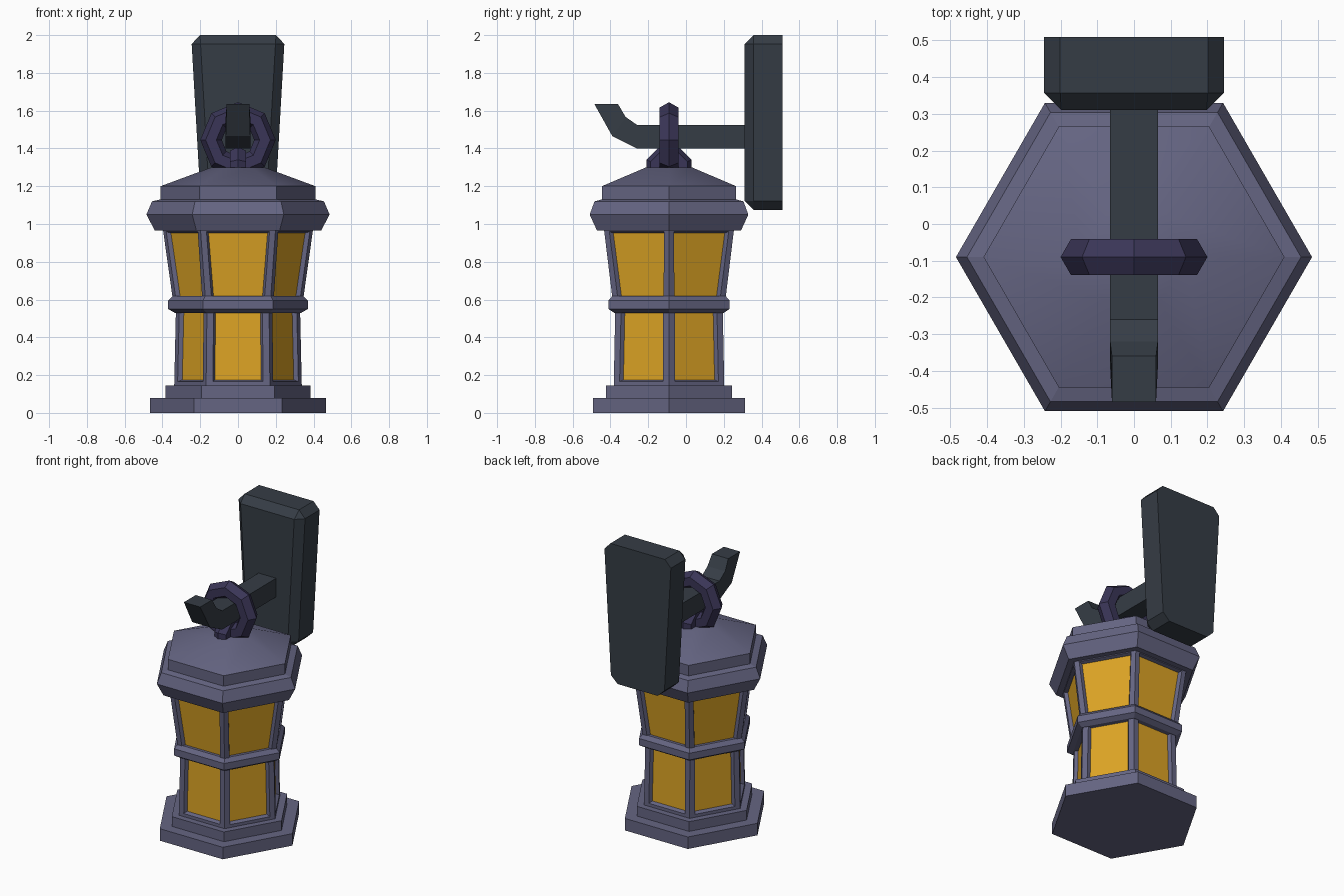
import bpy, bmesh, math
from mathutils import Vector, Matrix

if "Cube" in bpy.data.objects:
    bpy.data.objects.remove(bpy.data.objects["Cube"])

CY = -0.09  # lantern axis in y


def material(name, rgb):
    m = bpy.data.materials.new(name)
    m.diffuse_color = (*rgb, 1)
    m.use_nodes = True
    m.node_tree.nodes["Principled BSDF"].inputs["Base Color"].default_value = m.diffuse_color
    return m


FRAME = material("slate_purple_metal", (0.130, 0.130, 0.225))
GLASS = material("amber_glass", (0.72, 0.37, 0.018))
IRON = material("dark_iron", (0.036, 0.046, 0.060))
LINK = material("dark_violet_metal", (0.042, 0.036, 0.095))


def finish(bm, name, *mats):
    bmesh.ops.recalc_face_normals(bm, faces=bm.faces)
    me = bpy.data.meshes.new(name)
    bm.to_mesh(me)
    bm.free()
    for m in mats:
        me.materials.append(m)
    ob = bpy.data.objects.new(name, me)
    bpy.context.collection.objects.link(ob)
    return ob


def hex_stack(profile):
    """Closed six-sided solid through (radius, z) pairs."""
    bm = bmesh.new()
    rings = [[bm.verts.new((r * math.cos(k * math.pi / 3),
                            CY + r * math.sin(k * math.pi / 3), z))
              for k in range(6)] for r, z in profile]
    for a, b in zip(rings, rings[1:]):
        for k in range(6):
            j = (k + 1) % 6
            bm.faces.new((a[k], a[j], b[j], b[k]))
    bm.faces.new(rings[0][::-1])
    bm.faces.new(rings[-1])
    bm.normal_update()
    return bm


def cage(name, r0, z0, r1, z1, border):
    """Six framed panes: inset border, then a recessed glass face."""
    bm = hex_stack([(r0, z0), (r1, z1)])
    panes = [f for f in bm.faces if abs(f.normal.z) < 0.5]
    bmesh.ops.inset_individual(bm, faces=panes, thickness=border)
    bmesh.ops.inset_individual(bm, faces=panes, thickness=0.015, depth=-0.022)
    for f in panes:
        f.material_index = 1
    finish(bm, name, FRAME, GLASS)


def link(name, z, major, minor, turn, phase):
    """Eight-sided ring with a six-sided section, standing upright."""
    bm = bmesh.new()
    rot = Matrix.Rotation(turn, 3, 'Z')
    grid = []
    for i in range(8):
        a = i * math.pi / 4 + phase
        row = []
        for k in range(6):
            b = k * math.pi / 3
            r = major + minor * math.cos(b)
            p = rot @ Vector((r * math.cos(a), minor * math.sin(b), r * math.sin(a)))
            row.append(bm.verts.new(p + Vector((0, CY, z))))
        grid.append(row)
    for i in range(8):
        for k in range(6):
            n, m = (i + 1) % 8, (k + 1) % 6
            bm.faces.new((grid[i][k], grid[n][k], grid[n][m], grid[i][m]))
    finish(bm, name, LINK)


# stepped base
finish(hex_stack([(0.465, 0), (0.465, 0.08), (0.385, 0.08), (0.385, 0.145),
                  (0.30, 0.145)]), "base", FRAME)

# glazed bodies and the band between them
cage("lower_cage", 0.338, 0.13, 0.328, 0.575, 0.050)
cage("upper_cage", 0.340, 0.565, 0.400, 0.99, 0.045)
finish(hex_stack([(0.30, 0.53), (0.335, 0.53), (0.37, 0.55), (0.37, 0.595),
                  (0.345, 0.62), (0.30, 0.62)]), "middle_band", FRAME)

# eaves and roof
finish(hex_stack([(0.36, 0.965), (0.44, 0.965), (0.485, 1.05), (0.455, 1.12),
                  (0.41, 1.13), (0.36, 1.13)]), "eaves", FRAME)
roof = finish(hex_stack([(0.41, 1.12), (0.41, 1.20), (0.14, 1.30)]), "roof", FRAME)
bpy.context.view_layer.objects.active = roof
roof.select_set(True)
bpy.ops.object.shade_smooth_by_angle(angle=math.radians(30))

# hanging ring and the small loop it passes through
link("hanging_ring", 1.445, 0.143, 0.057, 0, 0)
link("roof_loop", 1.29, 0.08, 0.05, math.pi / 2, math.pi / 8)

# hooked arm: sections of (bottom y, z), (top y, z), half width
bm = bmesh.new()
sections = [((0.33, 1.40), (0.33, 1.525), 0.065),
            ((-0.26, 1.40), (-0.26, 1.525), 0.065),
            ((-0.39, 1.465), (-0.32, 1.567), 0.065),
            ((-0.485, 1.635), (-0.36, 1.635), 0.06)]
loops = [[bm.verts.new((sx * w, *p)) for sx, p in ((-1, lo), (1, lo), (1, hi), (-1, hi))]
         for lo, hi, w in sections]
for a, b in zip(loops, loops[1:]):
    for k in range(4):
        j = (k + 1) % 4
        bm.faces.new((a[k], a[j], b[j], b[k]))
bm.faces.new(loops[0])
bm.faces.new(loops[-1])
finish(bm, "hook_arm", IRON)

# tapered wall plate, bevelled everywhere except around its back
bm = bmesh.new()
bmesh.ops.create_cube(bm, size=1)
for v in bm.verts:
    top = v.co.z > 0
    v.co = Vector((math.copysign(0.248 if top else 0.195, v.co.x),
                   0.51 if v.co.y > 0 else 0.31, 2.0 if top else 1.075))
edges = [e for e in bm.edges if not all(v.co.y > 0.5 for v in e.verts)]
bmesh.ops.bevel(bm, geom=edges, offset=0.047, segments=1, affect='EDGES')
finish(bm, "wall_plate", IRON)
